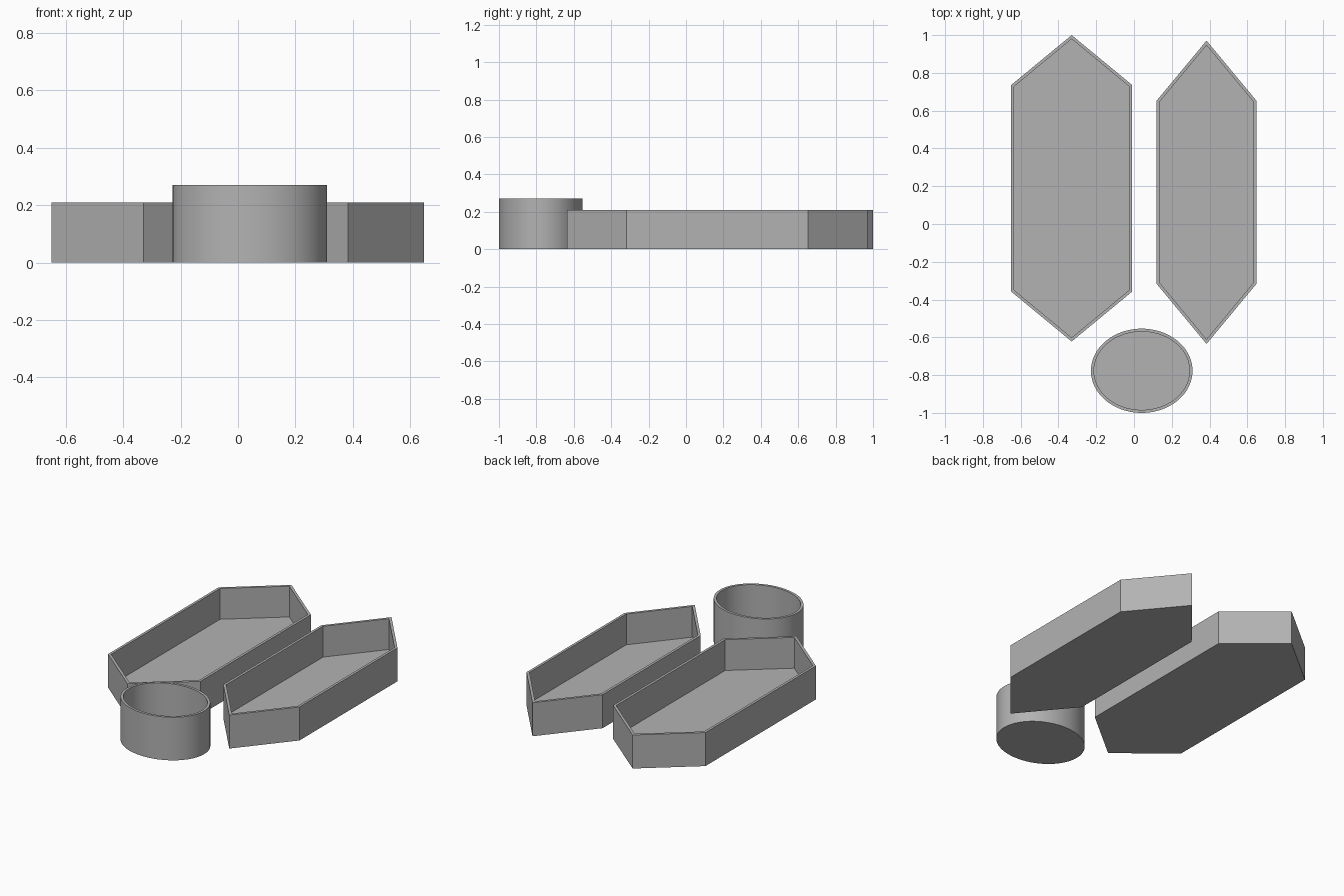
import bpy, bmesh, math

if "Cube" in bpy.data.objects:
    bpy.data.objects.remove(bpy.data.objects["Cube"])

WALL = 0.016
FLOOR = 0.017

grey = bpy.data.materials.new("plain grey")
grey.diffuse_color = (0.45, 0.45, 0.45, 1)
grey.use_nodes = True
grey.node_tree.nodes["Principled BSDF"].inputs["Base Color"].default_value = grey.diffuse_color


def open_container(name, outer, inner, height, smooth=False):
    """Hollow tray: outer shell, rim, inner walls and floor from two matching outlines."""
    bm = bmesh.new()
    levels = [(outer, 0), (outer, height), (inner, height), (inner, FLOOR)]
    rings = [[bm.verts.new((x, y, z)) for x, y in outline] for outline, z in levels]
    n = len(outer)
    bm.faces.new(rings[0][::-1])
    bm.faces.new(rings[-1])
    for a, b in zip(rings, rings[1:]):
        for i in range(n):
            j = (i + 1) % n
            bm.faces.new((a[i], a[j], b[j], b[i]))
    mesh = bpy.data.meshes.new(name)
    bm.to_mesh(mesh)
    bm.free()
    mesh.materials.append(grey)
    obj = bpy.data.objects.new(name, mesh)
    bpy.context.collection.objects.link(obj)
    if smooth:
        bpy.context.view_layer.objects.active = obj
        obj.select_set(True)
        bpy.ops.object.shade_smooth_by_angle(angle=math.radians(30))
        obj.select_set(False)


def hexagon(cx, cy, half_width, shoulder, tip):
    return [(cx, cy - tip), (cx + half_width, cy - shoulder), (cx + half_width, cy + shoulder),
            (cx, cy + tip), (cx - half_width, cy + shoulder), (cx - half_width, cy - shoulder)]


def pointed_tray(name, cx, cy, half_width, shoulder, tip, height):
    # Inner outline keeps the wall thickness even along the slanted ends
    rise = tip - shoulder
    drop = WALL * math.hypot(half_width, rise) / half_width
    inner_tip = tip - drop
    inner_shoulder = inner_tip - rise * (half_width - WALL) / half_width
    open_container(name, hexagon(cx, cy, half_width, shoulder, tip),
                   hexagon(cx, cy, half_width - WALL, inner_shoulder, inner_tip), height)


def ellipse(cx, cy, rx, ry, n=96):
    return [(cx + rx * math.cos(2 * math.pi * i / n), cy + ry * math.sin(2 * math.pi * i / n))
            for i in range(n)]


# Two long six-sided trays
pointed_tray("wide_tray", -0.33, 0.189, 0.32, 0.547, 0.811, 0.21)
pointed_tray("narrow_tray", 0.384, 0.168, 0.264, 0.485, 0.803, 0.21)

# Oval cup in front of them
open_container("oval_cup", ellipse(0.041, -0.777, 0.269, 0.223),
               ellipse(0.041, -0.777, 0.269 - WALL, 0.223 - WALL), 0.27, smooth=True)
